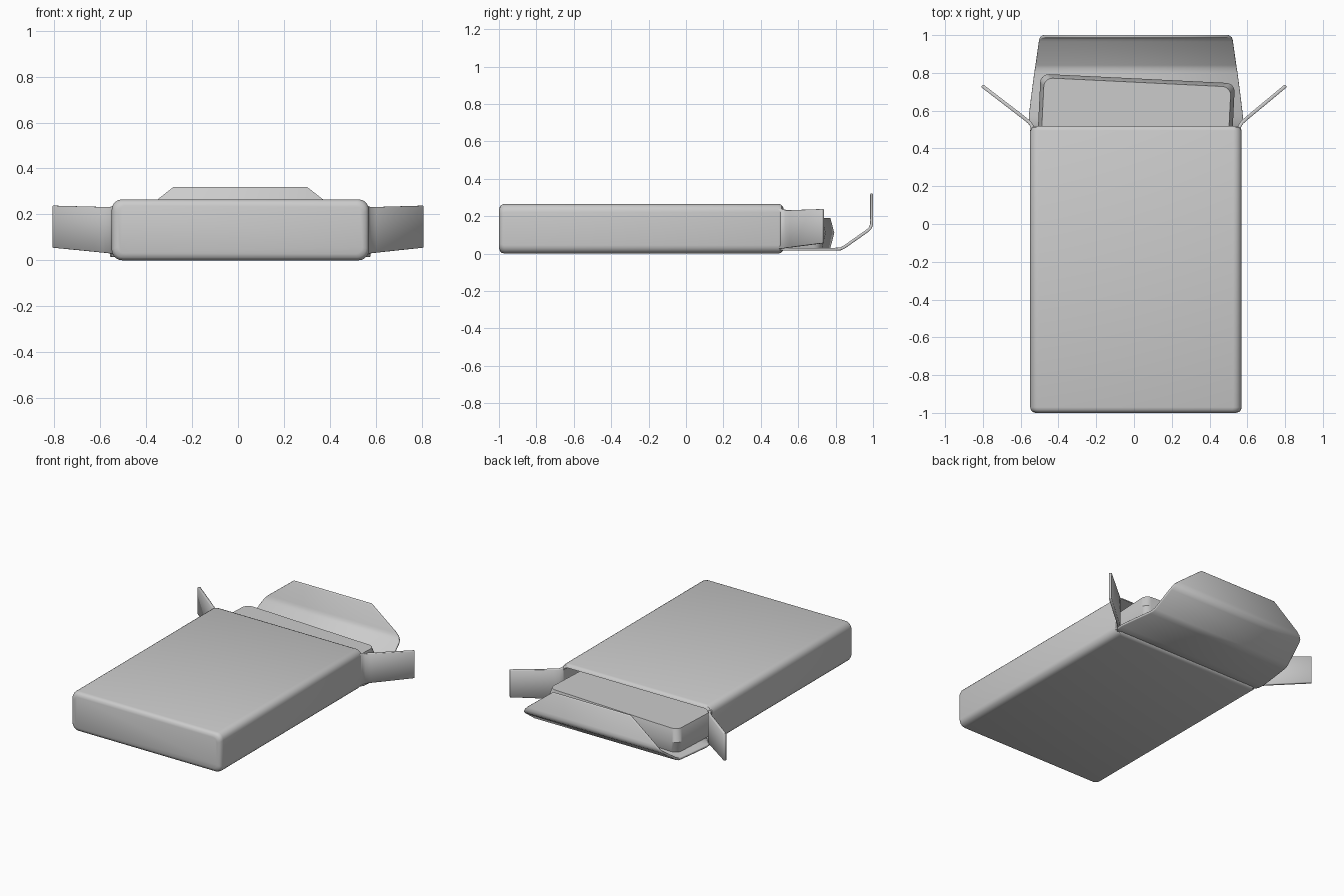
import bpy, bmesh, math
from mathutils import Vector, Matrix

if "Cube" in bpy.data.objects:
    bpy.data.objects.remove(bpy.data.objects["Cube"])


def rounded_rect(hw, hh, r, seg=5):
    """Points of a rounded rectangle centred on the origin."""
    pts = []
    for i, (sx, sy) in enumerate([(1, 1), (-1, 1), (-1, -1), (1, -1)]):
        for k in range(seg + 1):
            a = math.pi / 2 * (i + k / seg)
            pts.append((sx * (hw - r) + r * math.cos(a), sy * (hh - r) + r * math.sin(a)))
    return pts


def finish(name, bm, angle=30):
    bmesh.ops.recalc_face_normals(bm, faces=bm.faces)
    me = bpy.data.meshes.new(name)
    bm.to_mesh(me)
    bm.free()
    ob = bpy.data.objects.new(name, me)
    bpy.context.collection.objects.link(ob)
    bpy.ops.object.select_all(action='DESELECT')
    bpy.context.view_layer.objects.active = ob
    ob.select_set(True)
    bpy.ops.object.shade_smooth_by_angle(angle=math.radians(angle))
    return ob


def loft(name, rings):
    """Skin closed rings of equal length and cap both ends."""
    bm = bmesh.new()
    vs = [[bm.verts.new(p) for p in ring] for ring in rings]
    n = len(vs[0])
    for a, b in zip(vs, vs[1:]):
        for i in range(n):
            bm.faces.new((a[i], a[(i + 1) % n], b[(i + 1) % n], b[i]))
    bm.faces.new(vs[0])
    bm.faces.new(vs[-1])
    return finish(name, bm)


def sheet(name, rows, thickness):
    """Folded card: strip of left/right point pairs, given thickness."""
    bm = bmesh.new()
    vs = [[bm.verts.new(p) for p in row] for row in rows]
    for a, b in zip(vs, vs[1:]):
        bm.faces.new((a[0], a[1], b[1], b[0]))
    ob = finish(name, bm, 20)
    m = ob.modifiers.new("card", 'SOLIDIFY')
    m.thickness = thickness
    m.offset = 0
    b = ob.modifiers.new("soft_edge", 'BEVEL')
    b.width = 0.003
    b.segments = 1
    b.limit_method = 'ANGLE'
    b.angle_limit = math.radians(60)
    return ob


# Carton sleeve: outer skin, rolled mouth, then inner skin back to the closed end
sections = [(-1.0, 0.028, 0.03), (-0.994, 0.012, 0.04), (-0.985, 0.004, 0.045), (-0.97, 0, 0.045),
            (0.495, 0, 0.045), (0.51, 0.005, 0.04), (0.518, 0.014, 0.035), (0.52, 0.02, 0.03),
            (0.512, 0.023, 0.03), (-0.97, 0.023, 0.03)]
loft("carton_sleeve", [[(0.01 + x, y, 0.1325 + z)
                        for x, z in rounded_rect(0.56 - d, 0.1325 - d, r)]
                       for y, d, r in sections])

# Inner pack, sliding out slightly askew, with chamfered rim
turn = Matrix.Rotation(math.radians(-2.8), 4, 'Z')
pivot = Vector((0.02, 0.77, 0))
loft("inner_pack", [[pivot + turn @ Vector((x, y - 0.5, z))
                     for x, y in rounded_rect(0.515 - d, 0.5 - d, 0.045)]
                    for z, d in [(0.03, 0.02), (0.11, 0), (0.19, 0.02)]])

# Lid flap continuing the carton base, folded up into a tuck tongue
lid = [(0.49, 0.023, 0.54), (0.53, 0.023, 0.563), (0.57, 0.023, 0.567), (0.68, 0.023, 0.554),
       (0.80, 0.023, 0.538), (0.825, 0.025, 0.534), (0.845, 0.034, 0.531), (0.97, 0.122, 0.513),
       (0.985, 0.136, 0.508), (0.992, 0.155, 0.495), (0.993, 0.175, 0.475), (0.993, 0.32, 0.29)]
sheet("lid_flap", [[(0.01 - w, y, z), (0.01 + w, y, z)] for y, z, w in lid], 0.016)

# Side dust flaps, swung outward from the mouth
flap = [(0.548, 0.49, 0.025, 0.24), (0.548, 0.515, 0.025, 0.238), (0.562, 0.537, 0.03, 0.232),
        (0.59, 0.561, 0.033, 0.232), (0.804, 0.732, 0.055, 0.238)]
for name, s in (("left_dust_flap", -1), ("right_dust_flap", 1)):
    rows = []
    for x, y, lo, hi in flap:
        px = s * x + 0.01 * max(0, 1 - (x - 0.548) / 0.256)
        rows.append([(px, y, lo), (px, y, hi)])
    sheet(name, rows, 0.018)
